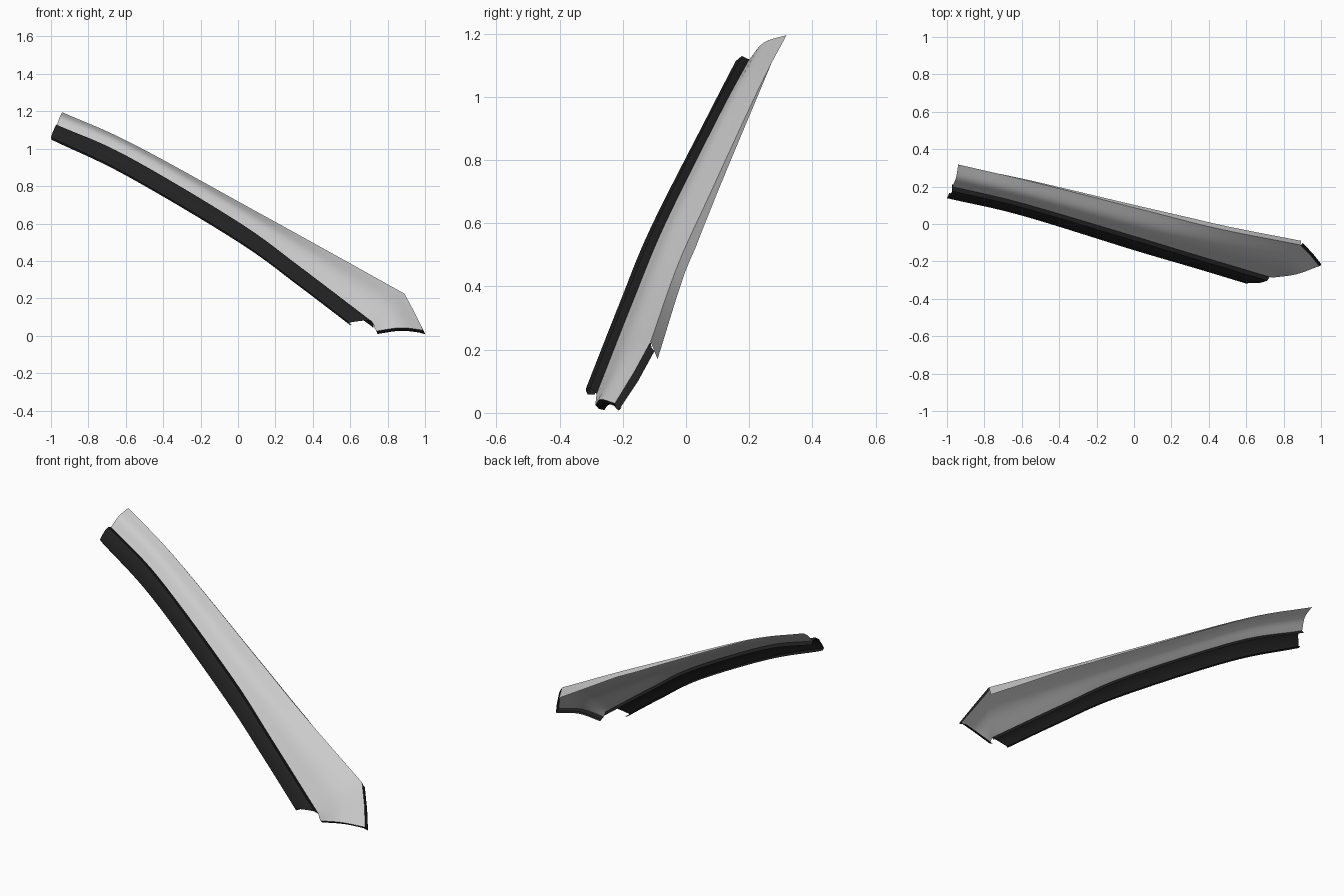
import bpy, bmesh, math
from mathutils import Vector

if "Cube" in bpy.data.objects:
    bpy.data.objects.remove(bpy.data.objects["Cube"])

black = bpy.data.materials.new("black_rubber")
black.diffuse_color = (0.015, 0.015, 0.015, 1)
black.use_nodes = True
black.node_tree.nodes["Principled BSDF"].inputs["Base Color"].default_value = black.diffuse_color


def spline(points, n):
    """Catmull-Rom curve through points, n steps per span."""
    p = [Vector(q) for q in points]
    p = [2 * p[0] - p[1]] + p + [2 * p[-1] - p[-2]]
    out = []
    for i in range(1, len(p) - 2):
        a, b, c, d = p[i - 1:i + 3]
        for k in range(n):
            t = k / n
            out.append(0.5 * (2 * b + (c - a) * t + (2 * a - 5 * b + 4 * c - d) * t ** 2
                              + (3 * b - a - 3 * c + d) * t ** 3))
    return out + [p[-2]]


def make_sheet(name, grids, mat=None, angle=35):
    """Mesh from one or more grids of points, welded together."""
    bm = bmesh.new()
    for rows in grids:
        vs = [[bm.verts.new(p) for p in row] for row in rows]
        for r0, r1 in zip(vs, vs[1:]):
            for j in range(len(r0) - 1):
                bm.faces.new((r0[j], r1[j], r1[j + 1], r0[j + 1]))
    bmesh.ops.remove_doubles(bm, verts=bm.verts, dist=0.0005)
    bmesh.ops.recalc_face_normals(bm, faces=bm.faces)
    # face the visible side forward and up
    if sum((f.normal.dot(Vector((0.3, -0.6, 0.75))) * f.calc_area() for f in bm.faces)) < 0:
        bmesh.ops.reverse_faces(bm, faces=bm.faces)
    me = bpy.data.meshes.new(name)
    bm.to_mesh(me)
    bm.free()
    ob = bpy.data.objects.new(name, me)
    bpy.context.collection.objects.link(ob)
    if mat:
        me.materials.append(mat)
    bpy.ops.object.select_all(action='DESELECT')
    ob.select_set(True)
    bpy.context.view_layer.objects.active = ob
    bpy.ops.object.shade_smooth_by_angle(angle=math.radians(angle))
    return ob


def section(a, b, bulge):
    """Bowed section from rail point a to rail point b."""
    mid = (a + b) / 2 + Vector((0.2, -0.62, 0.75)) * bulge
    return spline([a, mid, b], 6)


# long rails: seam beside the seal, and rear crease
seam = spline([(-0.972, 0.20, 1.118), (-0.6, 0.112, 0.955), (0, -0.065, 0.60),
               (0.33, -0.165, 0.36), (0.725, -0.283, 0.06)], 8)
crease = spline([(-0.94, 0.318, 1.195), (-0.57, 0.232, 1.03), (0.07, 0.07, 0.68),
                 (0.45, -0.025, 0.47), (0.89, -0.112, 0.225)], 8)

# main panel with its pointed foot
body = [section(a, b, 0.02) for a, b in zip(seam, crease)]
foot_left = [seam[-1], Vector((0.73, -0.285, 0.042)), Vector((0.74, -0.287, 0.025))]
foot_right = [crease[-1], Vector((0.942, -0.165, 0.128)), Vector((0.99, -0.225, 0.03))]
foot = [section(a, b, 0.02) for a, b in zip(foot_left, foot_right)]
make_sheet("pillar_panel", [body, foot])

# rear flange, widening towards the foot
flange = []
n = len(crease) - 1
for i, c in enumerate(crease):
    w = min(1, max(0, (i / n - 0.15) / 0.5))
    drop = 0.025 + 0.03 * max(0, i / n - 0.75) * 4
    flange.append([c, c + w * Vector((0.004, 0.022, -drop))])
make_sheet("rear_flange", [flange])

# black lip around the foot edge
outline = foot[-1] + [foot_right[1], foot_right[0]]
shift = [Vector((0.002, 0.028, -0.016))] * (len(foot[-1]) - 1) \
    + [Vector((0.010, 0.012, -0.022))] + [Vector((0.010, 0.012, -0.03))] * 2
lip = [[p, p + s * 0.5 + Vector((0.004, -0.003, -0.004)), p + s]
       for p, s in zip(outline, shift)]
make_sheet("foot_lip", [lip], black)

# black seal: rounded channel along the front edge
outer = spline([(-1.0, 0.138, 1.06), (-0.6, 0.045, 0.868), (0, -0.14, 0.512),
                (0.33, -0.237, 0.272), (0.595, -0.317, 0.07)], 8)
seal = []
for s, o in zip(seam, outer):
    d = o - s
    seal.append([s + Vector((0, 0.012, -0.018)), s,
                 s + d * 0.12 + Vector((0.003, -0.016, 0.018)),
                 s + d * 0.4 + Vector((0.003, -0.018, 0.018)),
                 s + d * 0.75 + Vector((0, -0.008, 0.008)), o,
                 o + Vector((0.003, 0.006, -0.012)),
                 o + Vector((0.012, 0.028, -0.012))])
make_sheet("edge_seal", [seal], black)
